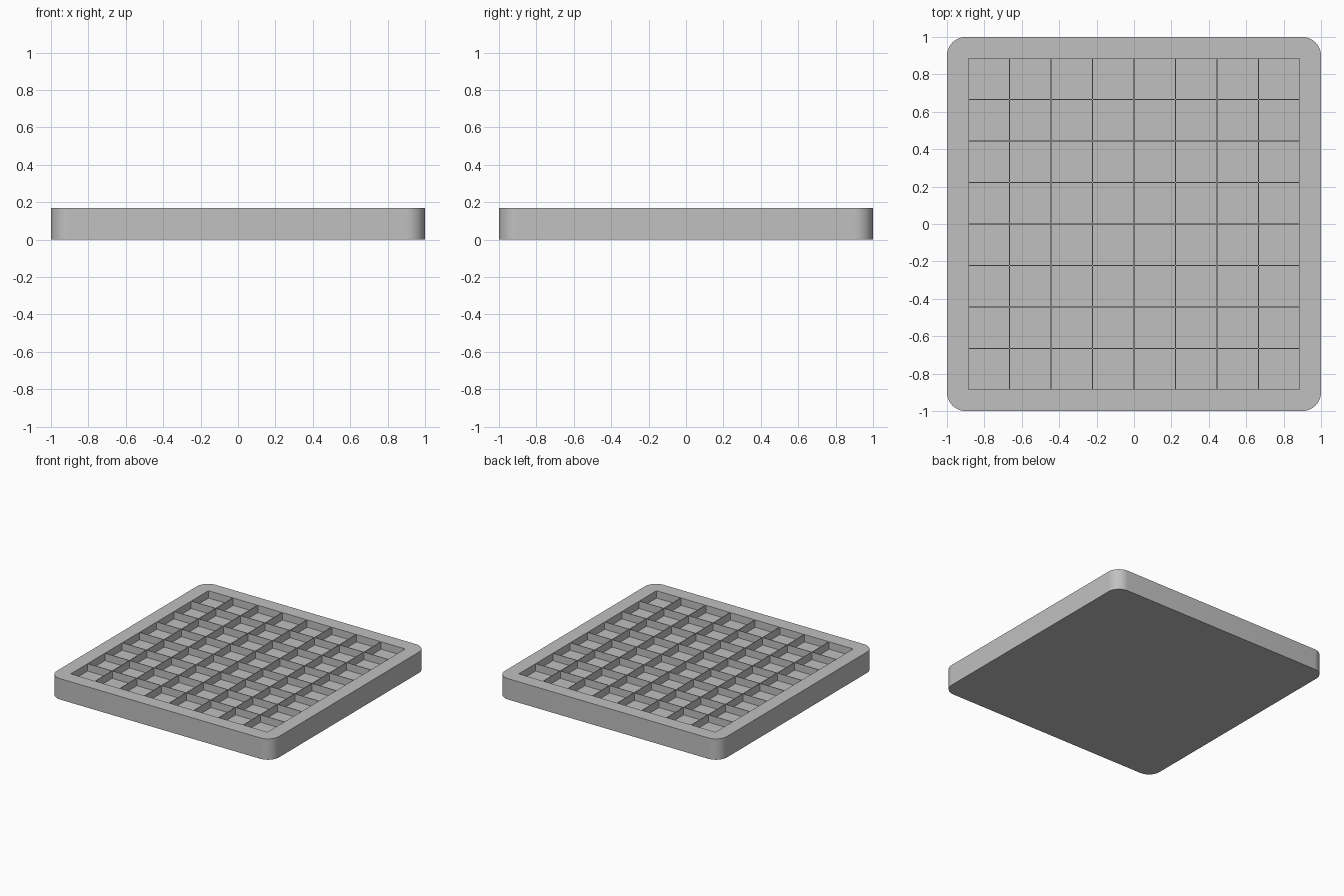
import bpy
import bmesh
from mathutils import Matrix, Vector

if "Cube" in bpy.data.objects:
    bpy.data.objects.remove(bpy.data.objects["Cube"], do_unlink=True)

HEIGHT = 0.17
CORNER = 0.1
CELLS = 8
PITCH = 2 / 9
CELL = 0.2167
DEPTH = 0.06

# Plain grey plastic
grey = bpy.data.materials.new("light grey")
grey.use_nodes = True
colour = (0.53, 0.53, 0.53, 1)
grey.diffuse_color = colour
grey.node_tree.nodes["Principled BSDF"].inputs["Base Color"].default_value = colour


def add_box(bm, centre, size):
    matrix = Matrix.Translation(centre) @ Matrix.Diagonal((*size, 1))
    return bmesh.ops.create_cube(bm, size=1, matrix=matrix)["verts"]


def make_object(name, bm):
    mesh = bpy.data.meshes.new(name)
    bm.to_mesh(mesh)
    bm.free()
    mesh.materials.append(grey)
    obj = bpy.data.objects.new(name, mesh)
    bpy.context.collection.objects.link(obj)
    return obj


# Square slab with rounded upright corners
bm = bmesh.new()
add_box(bm, (0, 0, HEIGHT / 2), (2, 2, HEIGHT))
uprights = [e for e in bm.edges
            if abs(e.verts[0].co.z - e.verts[1].co.z) > HEIGHT / 2]
bmesh.ops.bevel(bm, geom=uprights, offset=CORNER, segments=10,
                profile=0.5, affect='EDGES')
tray = make_object("grid_tray", bm)

# Block of square pocket cutters
bm = bmesh.new()
for col in range(CELLS):
    for row in range(CELLS):
        offset = (CELLS - 1) / 2
        centre = Vector(((col - offset) * PITCH, (row - offset) * PITCH, HEIGHT))
        add_box(bm, centre, (CELL, CELL, 2 * DEPTH))
cutter = make_object("pocket_cutter", bm)
cutter.hide_render = True

# Sink the pockets, leaving thin dividers between them
cut = tray.modifiers.new("pockets", 'BOOLEAN')
cut.operation = 'DIFFERENCE'
cut.solver = 'EXACT'
cut.object = cutter
bpy.context.view_layer.objects.active = tray
tray.select_set(True)
bpy.ops.object.modifier_apply(modifier=cut.name)
bpy.data.objects.remove(cutter, do_unlink=True)

# Smooth only the rounded corners
bpy.ops.object.shade_smooth_by_angle(angle=0.5)
